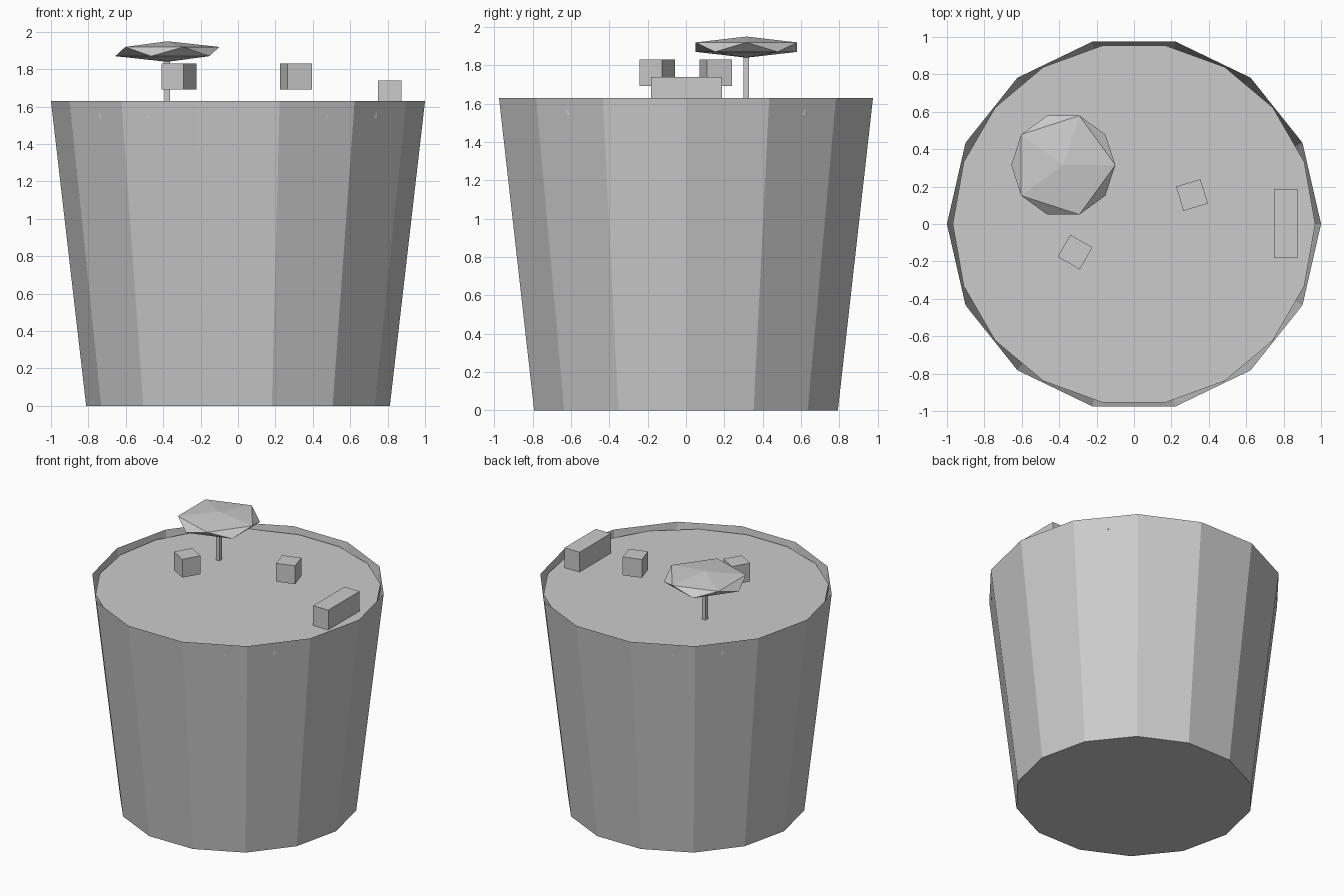
import bpy, bmesh
from math import cos, sin, pi, radians

if "Cube" in bpy.data.objects:
    bpy.data.objects.remove(bpy.data.objects["Cube"])


def add_object(name, bm):
    bmesh.ops.recalc_face_normals(bm, faces=bm.faces)
    mesh = bpy.data.meshes.new(name)
    bm.to_mesh(mesh)
    bm.free()
    obj = bpy.data.objects.new(name, mesh)
    bpy.context.collection.objects.link(obj)
    return obj


def frustum(name, sides, r0, r1, z0, z1, open_top=False):
    bm = bmesh.new()
    rings = [[bm.verts.new((r * cos(2 * pi * i / sides), r * sin(2 * pi * i / sides), z))
              for i in range(sides)] for r, z in ((r0, z0), (r1, z1))]
    low, high = rings
    for i in range(sides):
        j = (i + 1) % sides
        bm.faces.new((low[i], low[j], high[j], high[i]))
    bm.faces.new(low[::-1])
    if not open_top:
        bm.faces.new(high)
    return add_object(name, bm)


def box(name, x, y, z0, size, angle=0):
    bm = bmesh.new()
    bmesh.ops.create_cube(bm, size=1)
    bmesh.ops.scale(bm, vec=size, verts=bm.verts)
    obj = add_object(name, bm)
    obj.location = (x, y, z0 + size[2] / 2)
    obj.rotation_euler.z = radians(angle)
    return obj


# Thin-walled, open, tapered pot
frustum("pot", 14, 0.812, 1.0, 0, 1.63, open_top=True)

# Surface disc just below the rim
frustum("soil_disc", 18, 0.969, 0.969, 1.54, 1.59)

# Two hovering cubes and the long block
box("cube_left", -0.315, -0.15, 1.692, (0.136, 0.136, 0.137), -30)
box("cube_right", 0.31, 0.155, 1.692, (0.136, 0.136, 0.137), 17)
box("long_block", 0.812, 0.002, 1.59, (0.125, 0.37, 0.148))

# Small tree: stem and flattened canopy
box("tree_stem", -0.378, 0.315, 1.59, (0.028, 0.028, 0.29))
bm = bmesh.new()
bmesh.ops.create_icosphere(bm, subdivisions=1, radius=1)
bmesh.ops.scale(bm, vec=(0.311, 0.311, 0.055), verts=bm.verts)
canopy = add_object("tree_canopy", bm)
canopy.location = (-0.378, 0.315, 1.894)
